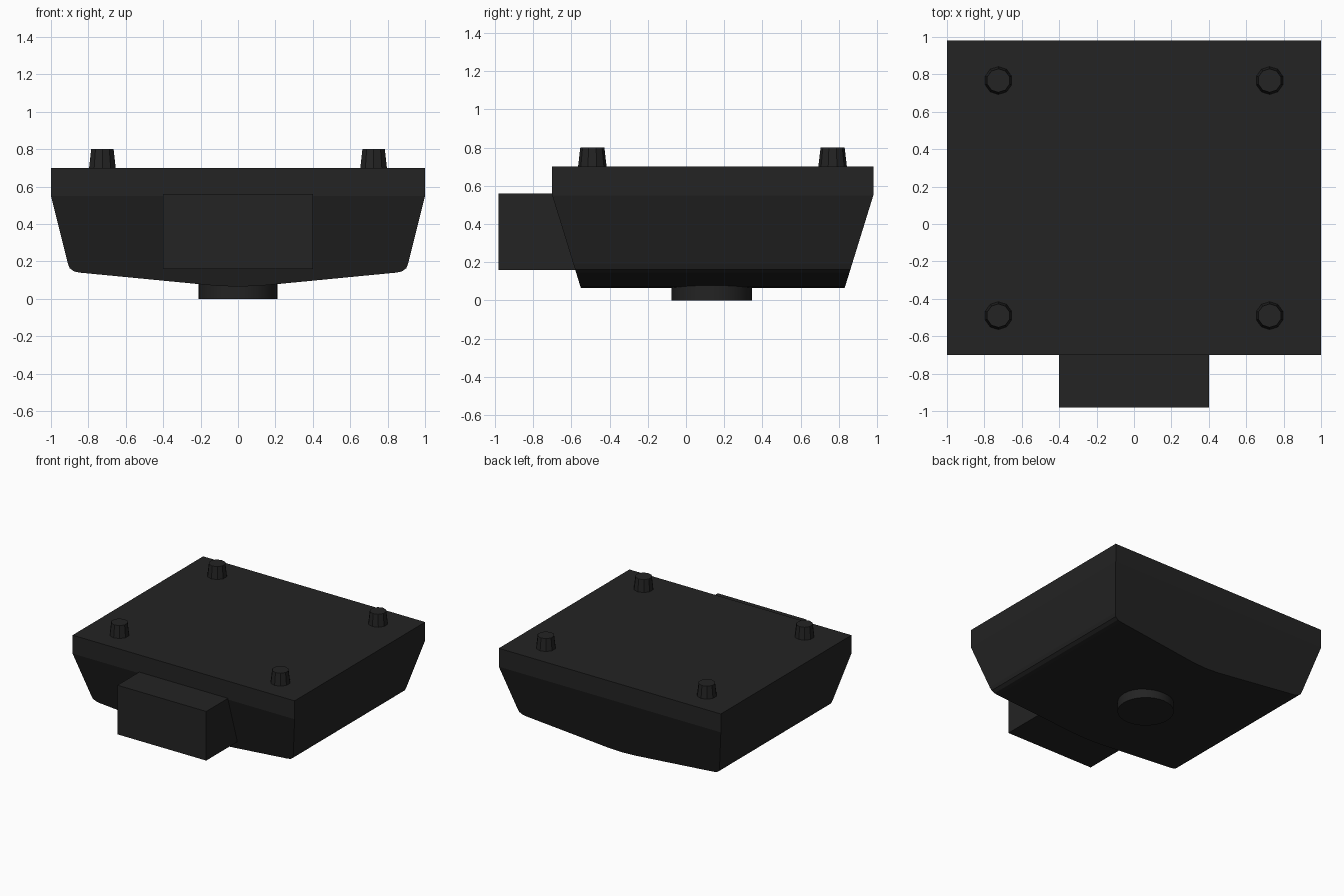
import bpy
import bmesh
import math

cube = bpy.data.objects.get("Cube")
if cube:
    bpy.data.objects.remove(cube, do_unlink=True)

# Single matte black plastic
black = bpy.data.materials.new("black_plastic")
black.use_nodes = True
colour = (0.017, 0.017, 0.017, 1)
black.diffuse_color = colour
black.node_tree.nodes["Principled BSDF"].inputs["Base Color"].default_value = colour


def add_object(name, bm):
    bmesh.ops.recalc_face_normals(bm, faces=bm.faces)
    mesh = bpy.data.meshes.new(name)
    bm.to_mesh(mesh)
    bm.free()
    mesh.materials.append(black)
    obj = bpy.data.objects.new(name, mesh)
    bpy.context.collection.objects.link(obj)
    return obj


def add_cone(name, centre, z0, z1, r0, r1, sides):
    bm = bmesh.new()
    bmesh.ops.create_cone(bm, cap_ends=True, segments=sides,
                          radius1=r0, radius2=r1, depth=z1 - z0)
    bmesh.ops.translate(bm, verts=bm.verts, vec=(*centre, (z0 + z1) / 2))
    return add_object(name, bm)


# Housing: shallow V-bottomed profile whose ends lean inward below the rim
RIM, TOP, BOTTOM = 0.55, 0.70, 0.065
half = [(1, TOP), (1, RIM), (0.91, 0.19), (0.9, 0.163), (0.875, 0.146),
        (0.845, 0.14), (0.12, 0.07)]
profile = half + [(0, BOTTOM)] + [(-x, z) for x, z in reversed(half)]


def end_inset(z):
    return 0.15 * max(0, RIM - z) / (RIM - BOTTOM)


bm = bmesh.new()
front = [bm.verts.new((x, -0.70 + end_inset(z), z)) for x, z in profile]
back = [bm.verts.new((x, 0.98 - end_inset(z), z)) for x, z in profile]
for i in range(len(profile)):
    j = (i + 1) % len(profile)
    bm.faces.new((front[i], front[j], back[j], back[i]))
for ring in (front, back):
    bm.faces.new((ring[0], ring[1], ring[-2], ring[-1]))
    bm.faces.new(ring[1:-1])
add_object("housing", bm)

# Connector block on the front
bm = bmesh.new()
bmesh.ops.create_cube(bm, size=1)
bmesh.ops.scale(bm, verts=bm.verts, vec=(0.8, 0.48, 0.4))
bmesh.ops.translate(bm, verts=bm.verts, vec=(0, -0.74, 0.36))
add_object("front_block", bm)

# Round boss underneath
boss = add_cone("bottom_boss", (0, 0.135), 0, 0.12, 0.21, 0.21, 32)
bpy.ops.object.select_all(action="DESELECT")
boss.select_set(True)
bpy.context.view_layer.objects.active = boss
bpy.ops.object.shade_smooth_by_angle(angle=math.radians(30))

# Four tapered pegs on top
for side, x in (("left", 0.725), ("right", -0.725)):
    for end, y in (("front", -0.49), ("back", 0.767)):
        add_cone(f"{end}_{side}_peg", (x, y), TOP - 0.02, 0.80, 0.077, 0.063, 10)
